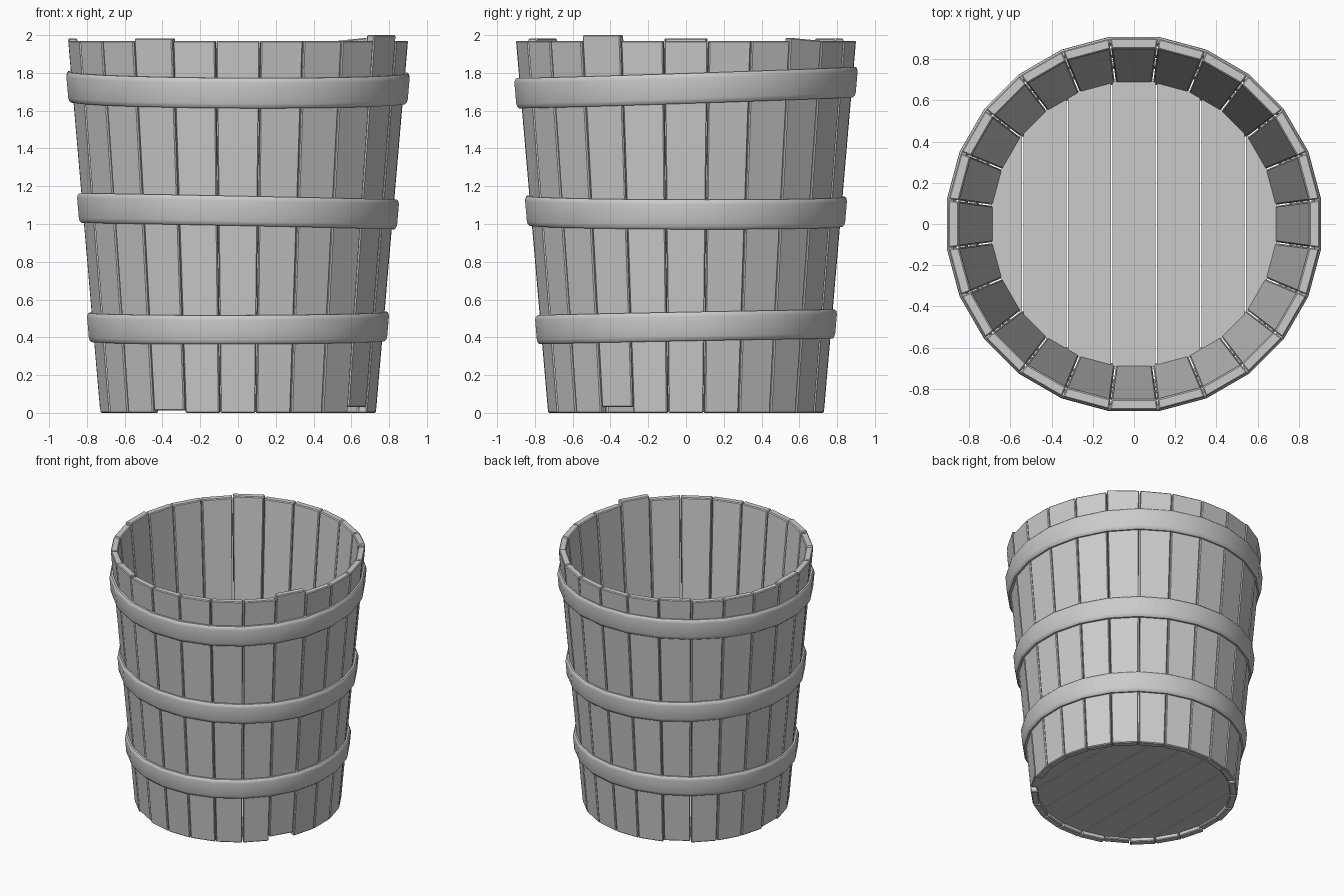
import bpy, bmesh, math

if "Cube" in bpy.data.objects:
    bpy.data.objects.remove(bpy.data.objects["Cube"])

N = 24            # number of staves
H = 1.97          # stave height
R0, R1 = 0.73, 0.90   # outer face distance at bottom and top
T = 0.05          # stave thickness


def wall(z):
    return R0 + (R1 - R0) * z / H


def make_object(name, bm):
    bmesh.ops.recalc_face_normals(bm, faces=bm.faces[:])
    me = bpy.data.meshes.new(name)
    bm.to_mesh(me)
    bm.free()
    ob = bpy.data.objects.new(name, me)
    bpy.context.collection.objects.link(ob)
    return ob


def bevel(ob, width, segments=1):
    m = ob.modifiers.new("bevel", 'BEVEL')
    m.width, m.segments = width, segments
    m.limit_method, m.angle_limit = 'ANGLE', math.radians(30)


def prism(bm, bottom, top):
    a = [bm.verts.new(p) for p in bottom]
    b = [bm.verts.new(p) for p in top]
    n = len(a)
    bm.faces.new(a[::-1])
    bm.faces.new(b)
    for i in range(n):
        j = (i + 1) % n
        bm.faces.new((a[i], a[j], b[j], b[i]))


# Tapered staves, a few knocked out of line
lift = {330: 0.03, 240: 0.012, 120: 0.012, 180: 0.012}
lean = {45: -0.07}
half = math.tan(math.pi / N)
for i in range(N):
    deg = i * 360 // N
    ang = math.radians(deg)
    dz, sl = lift.get(deg, 0.0), lean.get(deg, 0.0)
    rings = []
    for z in (0.0, H):
        ring = []
        for r, s in ((wall(z) - T, -1), (wall(z), -1), (wall(z), 1), (wall(z) - T, 1)):
            t = s * (r * half - 0.003)
            zz = z + dz + (sl * t + 0.008 if sl and z else 0)
            ring.append((r * math.cos(ang) - t * math.sin(ang),
                         r * math.sin(ang) + t * math.cos(ang), zz))
        rings.append(ring)
    bm = bmesh.new()
    prism(bm, *rings)
    bevel(make_object(f"stave_{i + 1}", bm), 0.006)

# Floor boards cut to a disc
FR, W = 0.70, 0.216
for i in range(7):
    x0 = max((i - 3.5) * W, -FR) + 0.003
    x1 = min((i - 2.5) * W, FR) - 0.003
    xs = [x0 + (x1 - x0) * k / 8 for k in range(9)]
    arc = [(x, math.sqrt(FR * FR - x * x)) for x in xs]
    outline = [(x, -y) for x, y in arc] + arc[::-1]
    bm = bmesh.new()
    prism(bm, [(x, y, 0.03) for x, y in outline], [(x, y, 0.10) for x, y in outline])
    make_object(f"floor_board_{i + 1}", bm)

# Hoops: rounded band profile swept round the bucket, slightly tilted
hoops = [("lower_hoop", 0.455, 0.153, 0.003, 0.019),
         ("middle_hoop", 1.067, 0.157, -0.020, -0.003),
         ("upper_hoop", 1.722, 0.16, -0.005, 0.033)]
for name, zc, h, sx, sy in hoops:
    prof = [(-0.01, -0.5), (0.012, -0.5), (0.021, -0.44), (0.025, -0.34),
            (0.025, 0.34), (0.021, 0.44), (0.012, 0.5), (-0.01, 0.5)]
    bm = bmesh.new()
    loops = []
    for k in range(N):
        a = 2 * math.pi * (k + 0.5) / N
        loop = []
        for off, v in prof:
            r = (wall(zc + v * h) + off) / math.cos(math.pi / N)
            x, y = r * math.cos(a), r * math.sin(a)
            loop.append(bm.verts.new((x, y, zc + v * h + sx * x + sy * y)))
        loops.append(loop)
    n = len(prof)
    for k in range(N):
        p, q = loops[k], loops[(k + 1) % N]
        for j in range(n):
            bm.faces.new((p[j], q[j], q[(j + 1) % n], p[(j + 1) % n]))
    ob = make_object(name, bm)
    bpy.ops.object.select_all(action='DESELECT')
    ob.select_set(True)
    bpy.context.view_layer.objects.active = ob
    bpy.ops.object.shade_smooth_by_angle(angle=math.radians(40))
